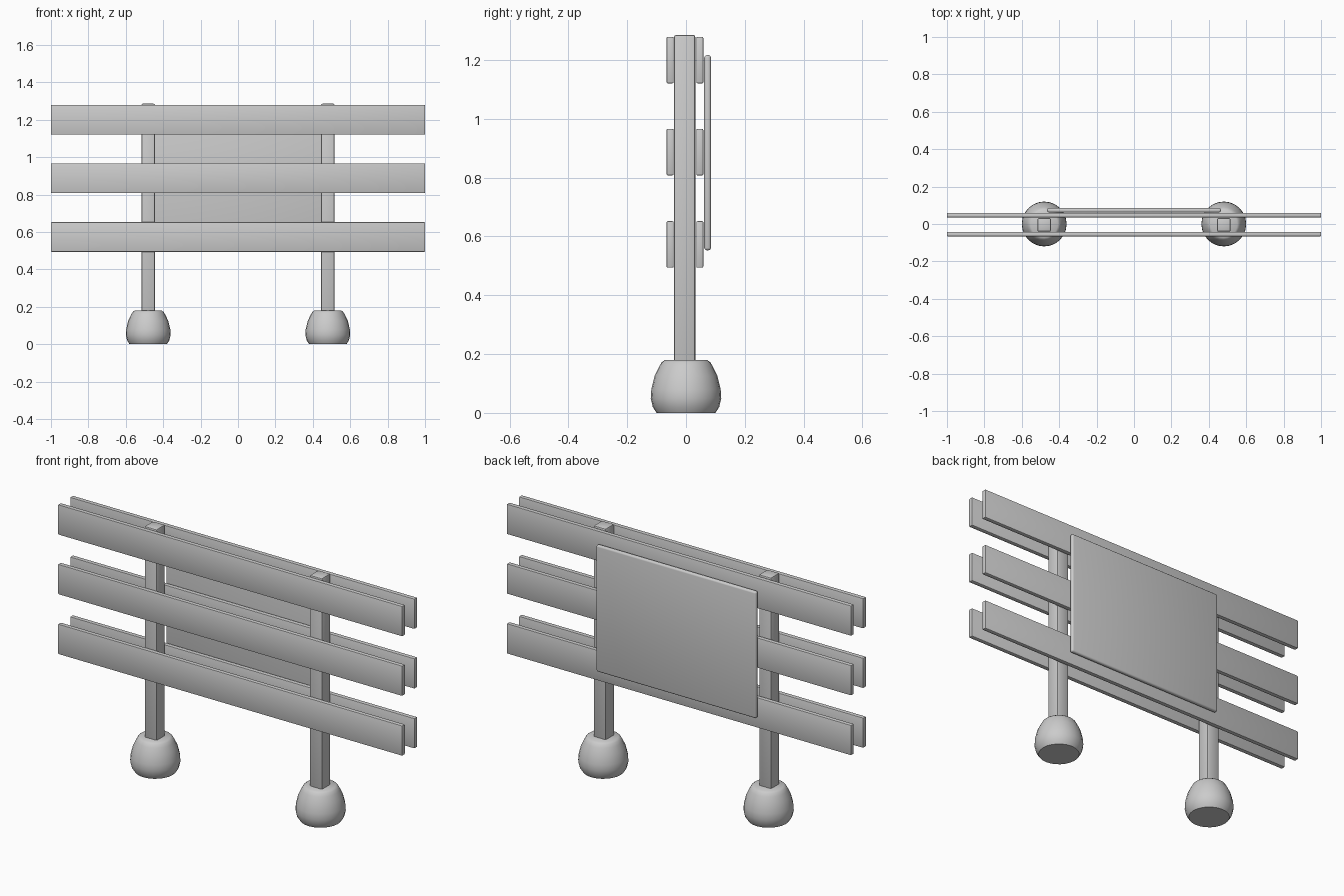
import bpy, bmesh, math
from mathutils import Matrix

if "Cube" in bpy.data.objects:
    bpy.data.objects.remove(bpy.data.objects["Cube"])


def finish(name, bm, angle=30):
    bmesh.ops.recalc_face_normals(bm, faces=bm.faces[:])
    me = bpy.data.meshes.new(name)
    bm.to_mesh(me)
    bm.free()
    ob = bpy.data.objects.new(name, me)
    bpy.context.collection.objects.link(ob)
    bpy.ops.object.select_all(action='DESELECT')
    ob.select_set(True)
    bpy.context.view_layer.objects.active = ob
    bpy.ops.object.shade_smooth_by_angle(angle=math.radians(angle))
    return ob


def box(name, x, y, z, bevel, segments=2):
    """Bevelled box from (min, max) ranges on each axis."""
    bm = bmesh.new()
    size = [r[1] - r[0] for r in (x, y, z)]
    mid = [(r[1] + r[0]) / 2 for r in (x, y, z)]
    bmesh.ops.create_cube(bm, size=1, matrix=Matrix.Translation(mid) @ Matrix.Diagonal((*size, 1)))
    bmesh.ops.bevel(bm, geom=bm.edges[:], offset=bevel, segments=segments,
                    profile=0.5, affect='EDGES')
    return finish(name, bm)


def lathe(name, profile, cx, sides=24):
    """Profile of (radius, z) spun about a vertical axis at cx."""
    bm = bmesh.new()
    vs = [bm.verts.new((cx + r, 0, z)) for r, z in profile]
    es = [bm.edges.new(p) for p in zip(vs, vs[1:])]
    bmesh.ops.spin(bm, geom=vs + es, cent=(cx, 0, 0), axis=(0, 0, 1),
                   angle=math.tau, steps=sides)
    bmesh.ops.remove_doubles(bm, verts=bm.verts[:], dist=1e-5)
    return finish(name, bm, 40)


# Posts standing in rounded feet
FOOT = [(0, 0), (0.1, 0), (0.113, 0.02), (0.12, 0.05), (0.118, 0.08),
        (0.107, 0.125), (0.091, 0.158), (0.083, 0.172), (0.072, 0.18), (0, 0.18)]
for side, cx in (("left", -0.48), ("right", 0.48)):
    lathe(side + "_foot", FOOT, cx)
    box(side + "_post", (cx - 0.036, cx + 0.036), (-0.041, 0.032), (0.12, 1.286), 0.008)

# Three pairs of horizontal boards
for level, z in (("lower", 0.494), ("middle", 0.808), ("upper", 1.121)):
    box(level + "_front_board", (-1, 1), (-0.066, -0.042), (z, z + 0.158), 0.004)
    box(level + "_back_board", (-1, 1), (0.035, 0.059), (z, z + 0.158), 0.004)

# Backing panel with rounded rim
box("back_panel", (-0.464, 0.464), (0.062, 0.085), (0.553, 1.217), 0.009, 3)
